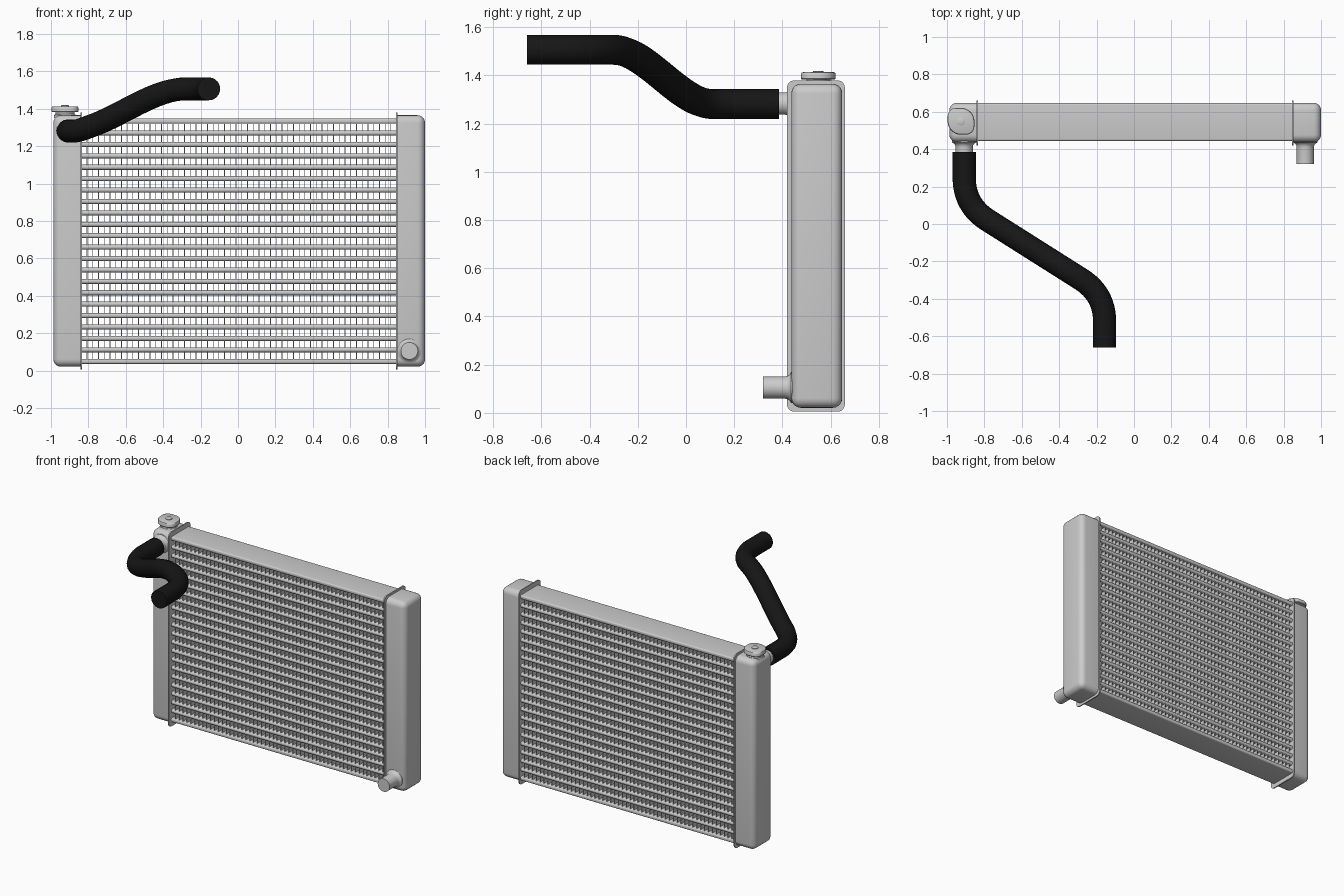
import bpy, bmesh, math
from mathutils import Vector, Matrix

if "Cube" in bpy.data.objects:
    bpy.data.objects.remove(bpy.data.objects["Cube"])

Y0, Y1, YC = 0.437, 0.648, 0.543      # tank front, back and centre depth
XL, XR = -0.838, 0.848                # header plate positions
PITCH, ROWS, Z0 = 0.061, 21, 0.05     # cooling rows


def finish(name, bm, angle=35):
    bmesh.ops.recalc_face_normals(bm, faces=bm.faces)
    me = bpy.data.meshes.new(name)
    bm.to_mesh(me)
    bm.free()
    ob = bpy.data.objects.new(name, me)
    bpy.context.collection.objects.link(ob)
    bpy.ops.object.select_all(action='DESELECT')
    ob.select_set(True)
    bpy.context.view_layer.objects.active = ob
    bpy.ops.object.shade_smooth_by_angle(angle=math.radians(angle))
    return ob


def add_box(bm, lo, hi):
    lo, hi = Vector(lo), Vector(hi)
    m = Matrix.Translation((lo + hi) / 2) @ Matrix.Diagonal((*(hi - lo), 1))
    return bmesh.ops.create_cube(bm, size=1, matrix=m)['verts']


def rounded(cy, cz, w, h, r, n=5):
    """Outline of a rounded rectangle in y and z."""
    pts = []
    for q, (sy, sz) in enumerate([(1, 1), (-1, 1), (-1, -1), (1, -1)]):
        for i in range(n + 1):
            a = math.pi / 2 * (q + i / n)
            pts.append((cy + sy * (w / 2 - r) + r * math.cos(a),
                        cz + sz * (h / 2 - r) + r * math.sin(a)))
    return pts


def prism(bm, rings):
    """Join equal rings of points into a closed solid."""
    vs = [[bm.verts.new(p) for p in ring] for ring in rings]
    n = len(vs[0])
    for a, b in zip(vs, vs[1:]):
        for i in range(n):
            bm.faces.new((a[i], a[(i + 1) % n], b[(i + 1) % n], b[i]))
    bm.faces.new(vs[0])
    bm.faces.new(vs[-1])


def lathe(name, profile, place, n=32):
    bm = bmesh.new()
    prism(bm, [[place(r * math.cos(2 * math.pi * i / n),
                      r * math.sin(2 * math.pi * i / n), h)
                for i in range(n)] for r, h in profile])
    return finish(name, bm)


# end tanks, rounded everywhere but the face against the header plate
for name, inner, outer in (("left_tank", XL, -0.987), ("right_tank", XR, 1.0)):
    bm = bmesh.new()
    add_box(bm, (min(inner, outer), Y0, 0.021), (max(inner, outer), Y1, 1.365))
    edges = [e for e in bm.edges
             if any(abs(v.co.x - inner) > 0.01 for v in e.verts)]
    bmesh.ops.bevel(bm, geom=edges, offset=0.04, segments=5, profile=0.5,
                    affect='EDGES')
    finish(name, bm)

# header plates
for name, x in (("left_header_plate", XL), ("right_header_plate", XR)):
    bm = bmesh.new()
    outline = rounded(0.539, 0.692, 0.24, 1.374, 0.03)
    prism(bm, [[(x + d, y, z) for y, z in outline] for d in (-0.004, 0.004)])
    finish(name, bm)

# top and bottom side plates
for name, lo, hi in (("top_side_plate", 1.32, 1.347),
                     ("bottom_side_plate", 0.036, 0.063)):
    bm = bmesh.new()
    outline = rounded(YC + 0.002, (lo + hi) / 2, 0.202, hi - lo, 0.01)
    prism(bm, [[(x, y, z) for y, z in outline] for x in (XL, XR)])
    finish(name, bm)

# flat cooling tubes
bm = bmesh.new()
for i in range(1, ROWS):
    outline = rounded(YC + 0.002, Z0 + i * PITCH, 0.196, 0.027, 0.013)
    prism(bm, [[(x, y, z) for y, z in outline] for x in (XL, XR)])
finish("cooling_tubes", bm)

# thin upright fins in every gap between tubes
bm = bmesh.new()
FINS = 55
for i in range(ROWS):
    zl, zh = Z0 + i * PITCH + 0.012, Z0 + (i + 1) * PITCH - 0.012
    for k in range(1, FINS):
        x = XL + (XR - XL) * k / FINS
        add_box(bm, (x - 0.002, 0.45, zl), (x + 0.002, 0.64, zh))
finish("cooling_fins", bm)

# inlet and outlet pipes, flared where they meet the tanks
for name, x, z, tip in (("inlet_pipe", -0.908, 1.283, 0.35),
                        ("outlet_pipe", 0.916, 0.105, 0.32)):
    lathe(name, [(0.064, 0.45), (0.064, 0.436), (0.054, 0.43), (0.048, 0.421),
                 (0.046, 0.41), (0.046, tip)],
          lambda u, v, h: (x + u, h, z + v))

# filler neck
CX, CY = -0.925, 0.549
lathe("filler_neck", [(0.06, 1.35), (0.058, 1.367), (0.05, 1.372),
                      (0.05, 1.385)],
      lambda u, v, h: (CX + u, CY + v, h))

# filler cap with two diagonal grip lobes
bm = bmesh.new()
rings = []
for s, z in ((0.95, 1.382), (1, 1.386), (1, 1.406), (0.96, 1.411), (0.9, 1.413)):
    ring = []
    for i in range(64):
        a = 2 * math.pi * i / 64
        r = s * (0.0715 + 0.011 * max(0, -math.sin(2 * a)) ** 2)
        ring.append((CX + max(-0.075, min(0.075, r * math.cos(a))),
                     CY + max(-0.076, min(0.076, r * math.sin(a))), z))
    rings.append(ring)
prism(bm, rings)
finish("filler_cap", bm)
lathe("cap_rivet", [(0.022, 1.41), (0.022, 1.417), (0.018, 1.419)],
      lambda u, v, h: (CX + u, CY + v, h))

# hose path: two plan bends, with a smooth rise along the diagonal
A, B = Vector((-0.908, 0.10)), Vector((-0.157, -0.375))
start, end = Vector((-0.908, 0.385)), Vector((-0.157, -0.66))


def bend(p, corner, q, t=0.145, n=12):
    a = corner + (p - corner).normalized() * t
    b = corner + (q - corner).normalized() * t
    return [(1 - s) ** 2 * a + 2 * s * (1 - s) * (corner * 0.97 + (a + b) * 0.015)
            + s * s * b for s in (i / n for i in range(n + 1))]


first, second = bend(start, A, B), bend(A, B, end)
middle = [first[-1].lerp(second[0], i / 16) for i in range(1, 16)]
plan = [start] + first + middle + second + [end]
curve = bpy.data.curves.new("hose", 'CURVE')
curve.dimensions = '3D'
curve.bevel_depth = 0.062
curve.bevel_resolution = 6
curve.use_fill_caps = True
spline = curve.splines.new('POLY')
spline.points.add(len(plan) - 1)
for pt, p in zip(spline.points, plan):
    s = max(0, min(1, (0.11 - p.y) / 0.41))
    pt.co = (p.x, p.y, 1.281 + 0.225 * s * s * (3 - 2 * s), 1)
hose = bpy.data.objects.new("hose", curve)
bpy.context.collection.objects.link(hose)
bpy.ops.object.select_all(action='DESELECT')
hose.select_set(True)
bpy.context.view_layer.objects.active = hose
bpy.ops.object.convert(target='MESH')
hose = bpy.context.view_layer.objects.active
bpy.ops.object.shade_smooth_by_angle(angle=math.radians(40))
rubber = bpy.data.materials.new("black_rubber")
rubber.diffuse_color = (0.008, 0.008, 0.008, 1)
rubber.use_nodes = True
rubber.node_tree.nodes["Principled BSDF"].inputs["Base Color"].default_value = rubber.diffuse_color
hose.data.materials.clear()
hose.data.materials.append(rubber)
